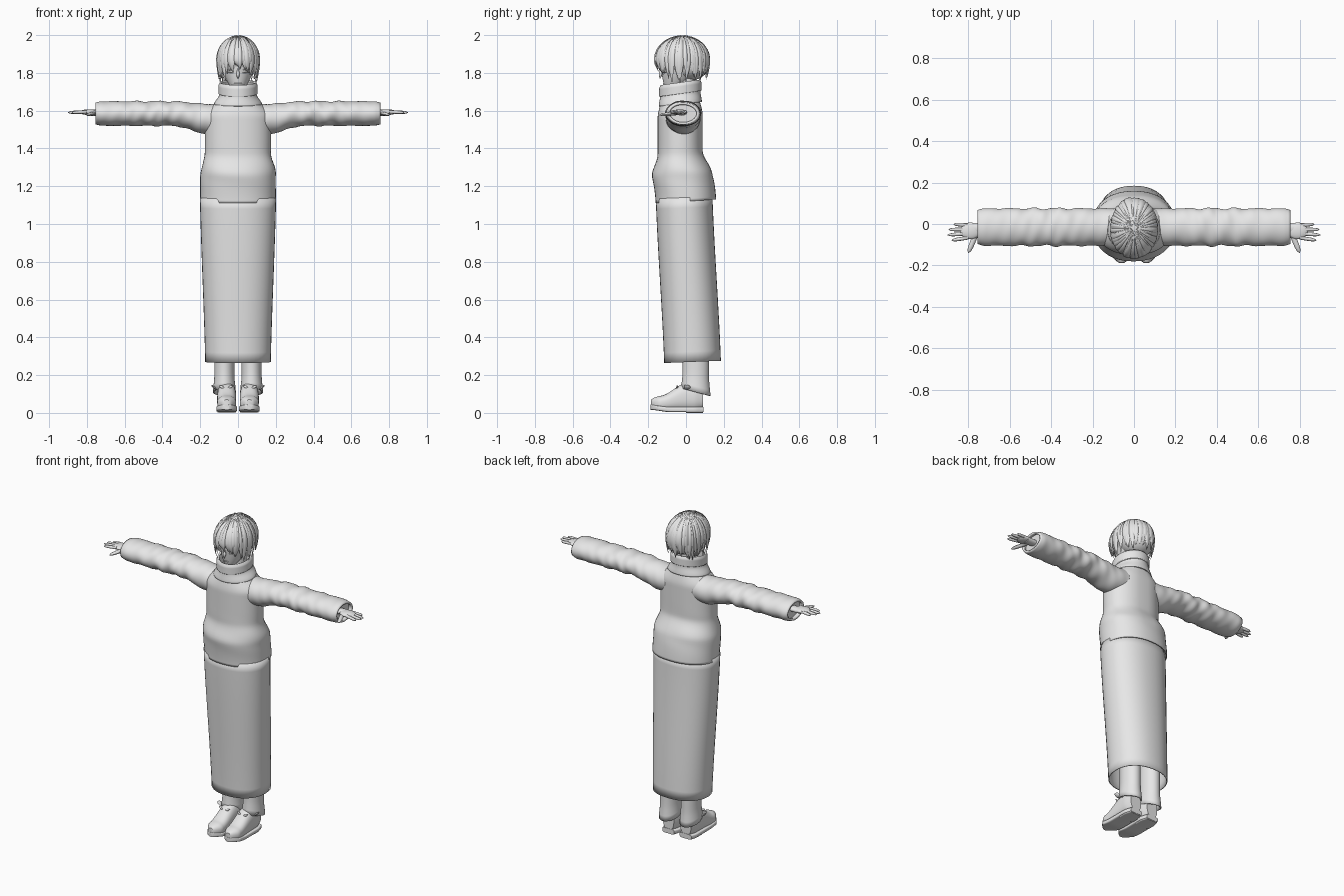
import bpy, bmesh, math, random
from math import sin, cos, sqrt, exp, pi, tau, radians
from mathutils import Vector

random.seed(4)
if "Cube" in bpy.data.objects:
    bpy.data.objects.remove(bpy.data.objects["Cube"], do_unlink=True)

GREY = (0.8, 0.8, 0.8, 1)
RIGHTWARD, BACKWARD, UPWARD = Vector((1, 0, 0)), Vector((0, 1, 0)), Vector((0, 0, 1))
clay = bpy.data.materials.new("light grey")
clay.use_nodes = True
clay.diffuse_color = GREY
clay.node_tree.nodes["Principled BSDF"].inputs["Base Color"].default_value = GREY


def mix(a, b, t):
    return a + (b - a) * t


def ease(value, start, stop):
    """Smooth step from zero at start to one at stop."""
    t = min(1, max(0, (value - start) / (stop - start)))
    return t * t * (3 - 2 * t)


def bump(value, middle, width):
    return exp(-((value - middle) / width) ** 2)


def finish(name, bm, mirror=False, wall=0):
    """Turn a bmesh into a smooth shaded object, optionally mirrored or walled."""
    bmesh.ops.recalc_face_normals(bm, faces=bm.faces)
    mesh = bpy.data.meshes.new(name)
    bm.to_mesh(mesh)
    bm.free()
    mesh.materials.append(clay)
    obj = bpy.data.objects.new(name, mesh)
    bpy.context.collection.objects.link(obj)
    if wall:
        solidify = obj.modifiers.new("Wall", "SOLIDIFY")
        solidify.thickness, solidify.offset = wall, -1
    if mirror:
        obj.modifiers.new("Mirror", "MIRROR")
    bpy.ops.object.select_all(action="DESELECT")
    obj.select_set(True)
    bpy.context.view_layer.objects.active = obj
    bpy.ops.object.shade_smooth_by_angle(angle=radians(45))


def skin(bm, rings, cap=True):
    """Bridge a list of point rings."""
    loops = [[bm.verts.new(point) for point in ring] for ring in rings]
    for lower, upper in zip(loops, loops[1:]):
        for i in range(len(lower)):
            bm.faces.new((lower[i - 1], lower[i], upper[i], upper[i - 1]))
    if cap:
        bm.faces.new(loops[0])
        bm.faces.new(loops[-1])


def loft(name, axis, start, stop, section, power=2, tilt=0, steps=16, cap=True, fold=None, **options):
    """Sweep section(position) = (centre, centre, radius, radius) along an axis."""
    rings = []
    for step in range(steps + 1):
        t = mix(start, stop, step / steps)
        across, along, width, depth = section(t)
        ring = []
        for k in range(40):
            angle = tau * k / 40
            swell = 1 + (fold(t, angle) if fold else 0)
            u, v = (math.copysign(abs(f) ** (2 / power), f) * swell for f in (cos(angle), sin(angle)))
            u, v = across + width * u, along + depth * v
            ring.append({"x": (t, u, v), "y": (u, t, v), "z": (u, v, t + tilt * (v - along))}[axis])
        rings.append(ring)
    bm = bmesh.new()
    skin(bm, rings, cap)
    finish(name, bm, **options)


def ball(name, centre, radii, **options):
    bm = bmesh.new()
    bmesh.ops.create_uvsphere(bm, u_segments=32, v_segments=16, radius=1)
    bmesh.ops.scale(bm, vec=radii, verts=bm.verts)
    bmesh.ops.translate(bm, vec=centre, verts=bm.verts)
    finish(name, bm, **options)


def leaf(f):
    return max(0.1, sin(pi * f ** 1.4))


def fingertip(f):
    return max(0.1, sqrt(1 - f ** 6))


def strand(bm, path, width, thick, side, taper=leaf, steps=9):
    """Sweep a flattened oval along path(0..1); side is its wide direction."""
    points = [path(i / steps) for i in range(steps + 1)]
    rings = []
    for i, point in enumerate(points):
        along = (points[min(i + 1, steps)] - points[max(i - 1, 0)]).normalized()
        out = along.cross(side).normalized()
        wide = out.cross(along) * width * taper(i / steps)
        out *= thick * taper(i / steps)
        rings.append([point + wide * cos(tau * k / 8) + out * sin(tau * k / 8) for k in range(8)])
    skin(bm, rings)


def line(start, stop):
    return lambda f: Vector(start).lerp(Vector(stop), f)


# Skirt and sweater
def sweater(z):
    waist, shoulder = ease(z, 1.26, 1.38), ease(z, 1.57, 1.68)
    return 0, mix(0, -0.03, ease(z, 1.1, 1.38)), 0.2 - 0.025 * waist - 0.08 * shoulder, 0.16 - 0.04 * waist - 0.02 * shoulder


def sweater_folds(z, angle):
    spine = bump(angle, pi / 2, 0.15) * ease(z, 1.2, 1.3)
    return 0.012 * bump(z, 1.3, 0.08) * sin(3 * angle + 40 * z) - 0.02 * spine


def sleeve(x):
    arm, cuff = ease(x, 0.15, 0.35), ease(x, 0.72, 0.77)
    return -0.015, mix(1.555, 1.585, arm), 0.09 - 0.01 * cuff, 0.08 - 0.015 * arm - 0.01 * cuff


def sleeve_folds(x, angle):
    amount = 0.01 + 0.04 * bump(x, 0.42, 0.17)
    return amount * (sin(55 * x + 2 * angle) + sin(95 * x - 3 * angle) / 2)


def skirt(z):
    rise = ease(z, 0, 1.4)
    return 0, mix(0.04, -0.015, rise), mix(0.17, 0.205, rise), 0.15


loft("skirt", "z", 0.27, 1.14, skirt, power=2.2, tilt=0.04, cap=False, wall=0.006)
loft("sweater_body", "z", 1.12, 1.67, sweater, power=2.2, tilt=0.06, steps=40, cap=False,
     fold=sweater_folds, wall=0.006)
loft("sleeve", "x", 0.09, 0.755, sleeve, steps=60, cap=False, fold=sleeve_folds, wall=0.012, mirror=True)
loft("sleeve_lining", "x", 0.6, 0.73, lambda x: (-0.015, 1.585, 0.075, 0.055), mirror=True)


# Folded collar
def collar(z):
    flare = 0.03 * ease(z, 1.69, 1.63)
    return 0, -0.03, 0.098 + flare, 0.107 + flare / 4


def collar_fold(z):
    lip = 0.01 * ease(z, 1.73, 1.76)
    return 0, -0.03, 0.104 - lip, 0.112 - lip


loft("collar", "z", 1.635, 1.73, collar, tilt=0.1, cap=False, wall=0.008)
loft("collar_fold", "z", 1.69, 1.75, collar_fold, tilt=0.14, cap=False, wall=0.012)


# Head and face
def head(z):
    jaw = min(1, sqrt((z - 1.7) / 0.15))
    return 0, mix(-0.1, -0.02, jaw), 0.095 * jaw, 0.115 * jaw


loft("neck", "z", 1.6, 1.8, lambda z: (0, 0, 0.05, 0.05))
loft("head", "z", 1.703, 1.88, head, steps=24)
bm = bmesh.new()
strand(bm, line((0, -0.13, 1.83), (0, -0.138, 1.77)), 0.009, 0.009, RIGHTWARD)
finish("nose", bm)
bm = bmesh.new()
strand(bm, line((-0.02, -0.12, 1.745), (0.02, -0.12, 1.745)), 0.002, 0.003, UPWARD)
finish("mouth", bm)
bm = bmesh.new()
for height, width in ((1.805, 0.002), (1.82, 0.004), (1.84, 0.002)):
    strand(bm, line((0.02, -0.13, height - 0.005), (0.07, -0.1, height)), width, 0.005, UPWARD)
finish("eyelids_and_brow", bm, mirror=True)

# Hair: an inner mass covered by overlapping locks
CENTRE, RADII = Vector((0, -0.02, 1.87)), Vector((0.112, 0.146, 0.13))
ball("hair_crown", (0, -0.015, 1.88), (0.107, 0.13, 0.115))
ball("hair_nape", (0, 0.02, 1.84), (0.1, 0.1, 0.08))


def lock_path(angle, tip, scale):
    """Run from the crown down to the temples, then hang to the tip height."""
    sway = random.uniform(-0.015, 0.015)

    def path(f):
        tilt = radians(mix(84, 0, min(1, f / 0.6)))
        hang = max(0, f - 0.6) / 0.4
        around = angle + sway * hang * 8
        reach = scale * cos(tilt) * (1 - 0.1 * hang * hang)
        point = CENTRE + RADII * Vector((cos(around) * reach, sin(around) * reach, scale * sin(tilt)))
        point.z = mix(point.z, tip, hang)
        return point
    return path


bm = bmesh.new()
COUNT = 52
for i in range(COUNT):
    angle = tau * (i + random.uniform(-0.3, 0.3)) / COUNT
    fringe, nape = ease(-sin(angle), 0.6, 0.9), ease(sin(angle), 0.5, 0.8)
    tip = random.uniform(1.74, 1.79) + 0.06 * fringe + 0.02 * nape
    side = Vector((-sin(angle), cos(angle), 0))
    strand(bm, lock_path(angle, tip, random.uniform(0.96, 1)), random.uniform(0.012, 0.018), 0.006, side, steps=14)
finish("hair_locks", bm)

# Hands
ball("palm", (0.79, -0.033, 1.592), (0.05, 0.04, 0.015), mirror=True)
loft("wrist", "x", 0.7, 0.79, lambda x: (-0.022, 1.589, 0.027, 0.016), mirror=True)
bm = bmesh.new()
for i, reach in enumerate((0.88, 0.9, 0.895, 0.87)):
    spread = i - 1.5
    strand(bm, line((0.8, 0.02 * spread - 0.036, 1.594), (reach, 0.026 * spread - 0.04, 1.59)),
           0.009, 0.009, BACKWARD, fingertip)
strand(bm, line((0.755, -0.03, 1.588), (0.8, -0.14, 1.577)), 0.013, 0.01, RIGHTWARD, fingertip)
finish("fingers", bm, mirror=True)


# Trousers and boots
def trouser(z):
    flare = 0.008 * ease(z, 0.2, 0.1)
    return 0.072, 0.052, 0.053 + flare, 0.07 + flare


def toe(y):
    return min(1, sqrt((y + 0.19) / 0.05)) * (1 - 0.3 * ease(y, 0.04, 0.11))


def boot(y):
    half = 0.04 + 0.035 * ease(y, -0.14, 0.01)
    return 0.06, half + 0.01, 0.05 * toe(y), half * mix(toe(y), 1, 0.3)


def sole(y):
    return 0.06, 0.018 + 0.012 * ease(y, -0.08, -0.19), 0.055 * toe(y), 0.014


loft("trouser_leg", "z", 0.11, 0.6, trouser, tilt=-0.25, cap=False, wall=0.008, mirror=True)
loft("boot_upper", "y", -0.185, 0.09, boot, power=2.4, steps=24, mirror=True)
loft("boot_sole", "y", -0.187, 0.092, sole, power=5, steps=24, mirror=True)
loft("boot_heel", "y", 0, 0.09, lambda y: (0.06, 0.012, 0.05 * toe(y), 0.012), power=6, mirror=True)
bm = bmesh.new()
for row in range(3):
    y, z = 0.02 * row - 0.08, 0.014 * row + 0.1
    strand(bm, line((0.03, y, z), (0.09, y, z)), 0.006, 0.005, BACKWARD)
for end in (0.025, 0.1):
    strand(bm, line((0.065, -0.05, 0.125), (end, -0.045, 0.145)), 0.007, 0.005, UPWARD)
strand(bm, line((0.11, 0.03, 0.12), (0.139, -0.01, 0.146)), 0.018, 0.006, BACKWARD)
finish("boot_laces", bm, mirror=True)
